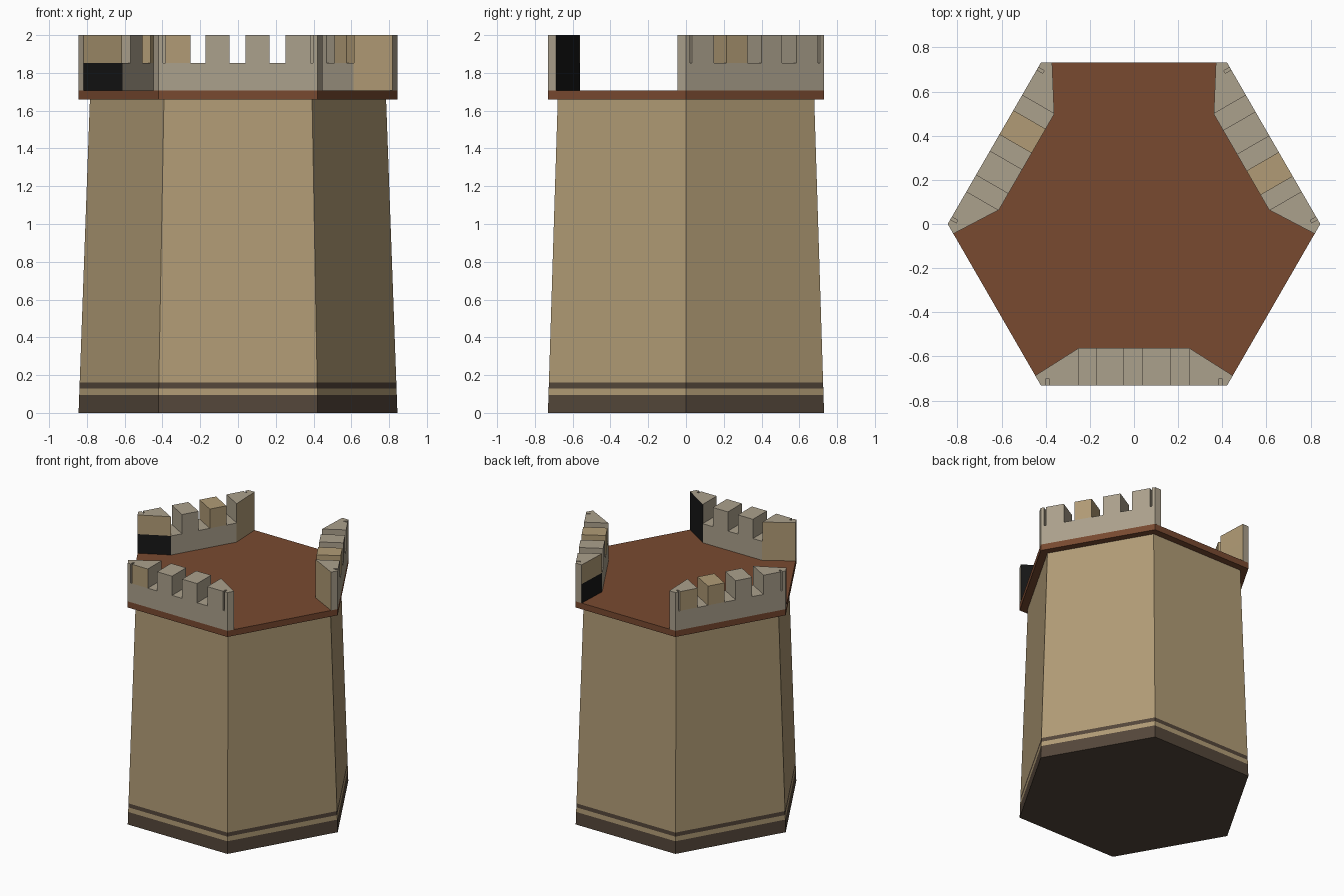
import bpy, bmesh, math

if "Cube" in bpy.data.objects:
    bpy.data.objects.remove(bpy.data.objects["Cube"])

def material(name, rgb):
    m = bpy.data.materials.new(name)
    m.diffuse_color = (*rgb, 1)
    m.use_nodes = True
    m.node_tree.nodes["Principled BSDF"].inputs["Base Color"].default_value = m.diffuse_color
    return m

TAN = material("tan_stone", (0.44, 0.33, 0.18))
GREY = material("grey_stone", (0.41, 0.355, 0.265))
DARK = material("dark_footing", (0.088, 0.062, 0.042))
BROWN = material("red_brown_deck", (0.19, 0.068, 0.030))
BLACK = material("black_end", (0.008, 0.008, 0.008))
MATS = [TAN, GREY, DARK, BROWN, BLACK]
R = 0.844


def loft(name, rings, rule, angle=0):
    """Stack of equal-sided (points, z) rings, capped; rule(face) gives the material."""
    bm = bmesh.new()
    loops = [[bm.verts.new((x, y, z)) for x, y in pts] for pts, z in rings]
    n = len(loops[0])
    bm.faces.new(loops[0][::-1])
    bm.faces.new(loops[-1])
    for a, b in zip(loops, loops[1:]):
        for i in range(n):
            j = (i + 1) % n
            bm.faces.new((a[i], a[j], b[j], b[i]))
    bmesh.ops.recalc_face_normals(bm, faces=bm.faces)
    bm.normal_update()
    for f in bm.faces:
        f.material_index = MATS.index(rule(f))
    me = bpy.data.meshes.new(name)
    bm.to_mesh(me)
    bm.free()
    for m in MATS:
        me.materials.append(m)
    ob = bpy.data.objects.new(name, me)
    ob.rotation_euler.z = angle
    bpy.context.collection.objects.link(ob)
    return ob


def hexagon(r):
    return [(r * math.cos(k * math.pi / 3), r * math.sin(k * math.pi / 3)) for k in range(6)]


# Tapering tower with two dark bands near the foot
def tower_rule(f):
    z = f.calc_center_median().z
    return DARK if z < 0.095 or 0.13 < z < 0.16 else TAN


loft("tower", [(hexagon(R - 0.06 * z / 1.66), z) for z in (0, 0.095, 0.13, 0.16, 1.66)], tower_rule)

# Overhanging deck
loft("deck", [(hexagon(R), 1.66), (hexagon(R), 1.707)], lambda f: BROWN)

# Parapet footprint, drawn on the front side and turned to each of three sides
WALL = [(-0.422, -0.731), (0.422, -0.731), (0.448, -0.687), (0.25, -0.562),
        (-0.25, -0.562), (-0.448, -0.687)]
# End merlon with a narrow slot beside its corner post
END = [(0.252, -0.731), (0.385, -0.731), (0.385, -0.70), (0.398, -0.70), (0.398, -0.731),
       (0.422, -0.731), (0.448, -0.687), (0.252, -0.563)]


def is_end(f, side):
    return f.normal.x * side > 0.3 and f.normal.y > 0.5


def wall_rule(f):
    return BLACK if is_end(f, 1) else TAN if is_end(f, -1) else GREY


for label, turn in (("front", 0), ("right", 120), ("left", 240)):
    a = math.radians(turn)
    loft(label + "_parapet", [(WALL, 1.707), (WALL, 1.853)], wall_rule, a)

    # Middle merlons
    for part, x0, x1 in (("merlon_a", -0.173, -0.046), ("merlon_b", 0.039, 0.166)):
        box = [(x0, -0.731), (x1, -0.731), (x1, -0.562), (x0, -0.562)]
        colour = TAN if part == "merlon_a" and label != "front" else GREY
        loft(f"{label}_{part}", [(box, 1.853), (box, 2.0)], lambda f, c=colour: c, a)

    # End merlons
    def left_rule(f):
        outer = f.normal.y < -0.9 and f.calc_center_median().x > -0.38
        return TAN if is_end(f, -1) or (outer and label != "right") else GREY

    def right_rule(f):
        if is_end(f, 1):
            return BLACK if label == "front" else TAN
        return GREY

    mirrored = [(-x, y) for x, y in reversed(END)]
    loft(label + "_end_merlon_left", [(mirrored, 1.853), (mirrored, 2.0)], left_rule, a)
    loft(label + "_end_merlon_right", [(END, 1.853), (END, 2.0)], right_rule, a)
